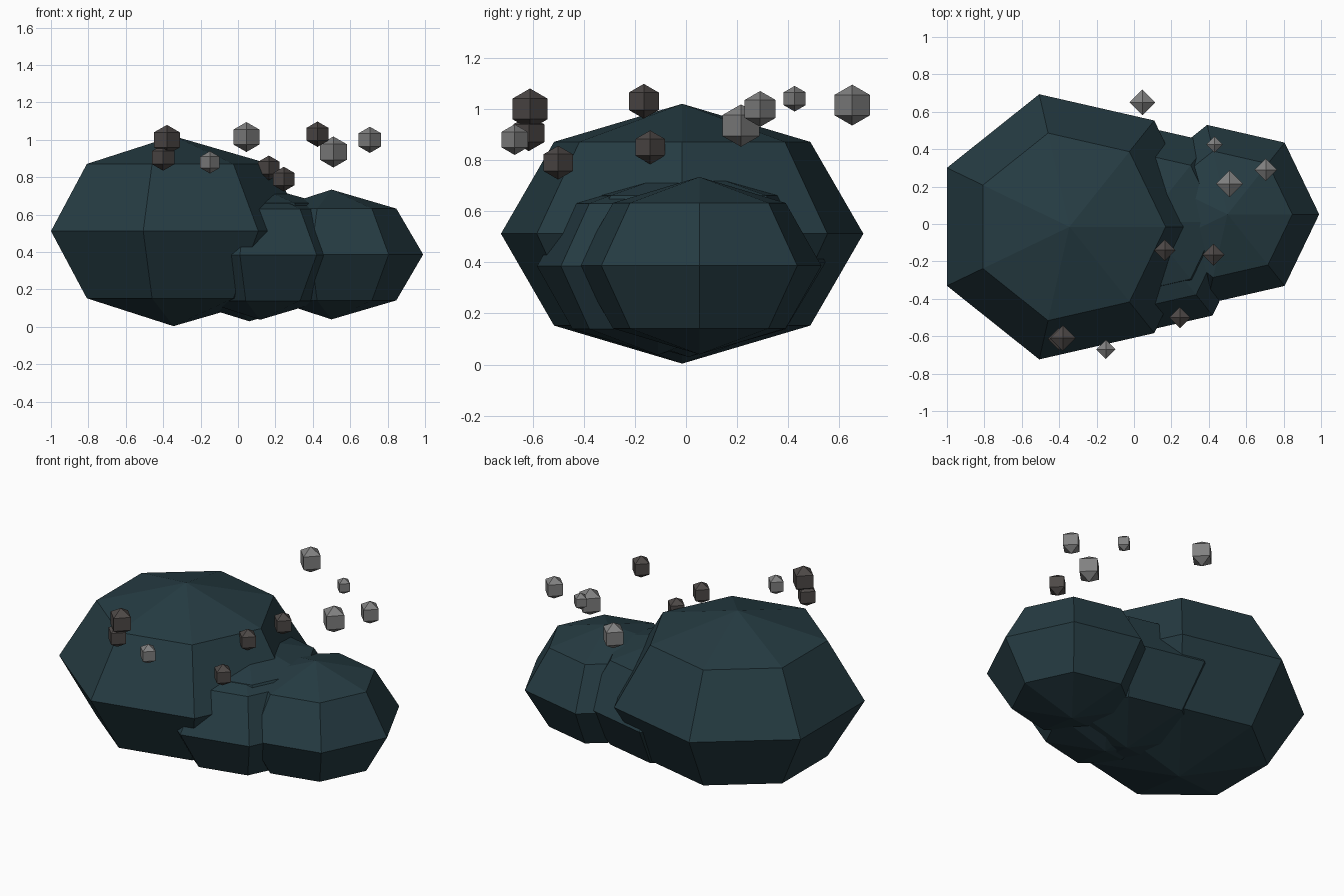
import bpy
import math
from mathutils import Vector

cube = bpy.data.objects.get("Cube")
if cube:
    bpy.data.objects.remove(cube, do_unlink=True)


def make_material(name, rgb):
    mat = bpy.data.materials.new(name)
    mat.use_nodes = True
    mat.diffuse_color = (*rgb, 1)
    bsdf = mat.node_tree.nodes["Principled BSDF"]
    bsdf.inputs["Base Color"].default_value = (*rgb, 1)
    bsdf.inputs["Roughness"].default_value = 0.9
    return mat


storm_blue = make_material("storm blue", (0.019, 0.045, 0.056))
pale_grey = make_material("pale grey", (0.22, 0.22, 0.22))
dark_grey = make_material("dark grey", (0.075, 0.066, 0.063))


def faceted_ball(name, centre, radius, height, sides, rings, mat):
    """Flat shaded low-poly ball with a corner on the +x axis."""
    bpy.ops.mesh.primitive_uv_sphere_add(segments=sides, ring_count=rings, radius=1)
    obj = bpy.context.object
    obj.name = name
    for v in obj.data.vertices:
        v.co = Vector((v.co.x * radius, v.co.y * radius, v.co.z * height))
    # Turn so that the first equator corner lies on +x
    rim = max(obj.data.vertices, key=lambda v: round(v.co.xy.length, 4))
    step = math.tau / sides
    turn = math.atan2(rim.co.y, rim.co.x) % step
    obj.rotation_euler.z = -turn
    obj.location = centre
    obj.data.materials.append(mat)
    return obj


# Cloud puffs: overlapping seven-sided balls
puffs = {
    "large_puff": ((-0.345, -0.015, 0.512), 0.727, 0.508),
    "end_puff": ((0.50, 0.052, 0.387), 0.49, 0.347),
    "front_puff": ((0.118, -0.11, 0.385), 0.485, 0.347),
    "centre_puff": ((0.06, 0.01, 0.40), 0.55, 0.37),
}
for name, (centre, radius, height) in puffs.items():
    faceted_ball(name, centre, radius, height, 7, 4, storm_blue)

# Small floating crystals: octahedra
pale = [
    ((-0.15, -0.67, 0.88), 0.06),
    ((0.045, 0.65, 1.015), 0.08),
    ((0.43, 0.425, 1.04), 0.05),
    ((0.51, 0.215, 0.935), 0.083),
    ((0.705, 0.29, 1.0), 0.07),
]
dark = [
    ((-0.38, -0.61, 1.0), 0.08),
    ((-0.40, -0.615, 0.905), 0.07),
    ((0.165, -0.14, 0.85), 0.066),
    ((0.245, -0.50, 0.79), 0.066),
    ((0.425, -0.165, 1.03), 0.068),
]
for label, group, mat in (("pale", pale, pale_grey), ("dark", dark, dark_grey)):
    for i, (centre, size) in enumerate(group, 1):
        faceted_ball(f"{label}_crystal_{i}", centre, size, size, 4, 2, mat)
